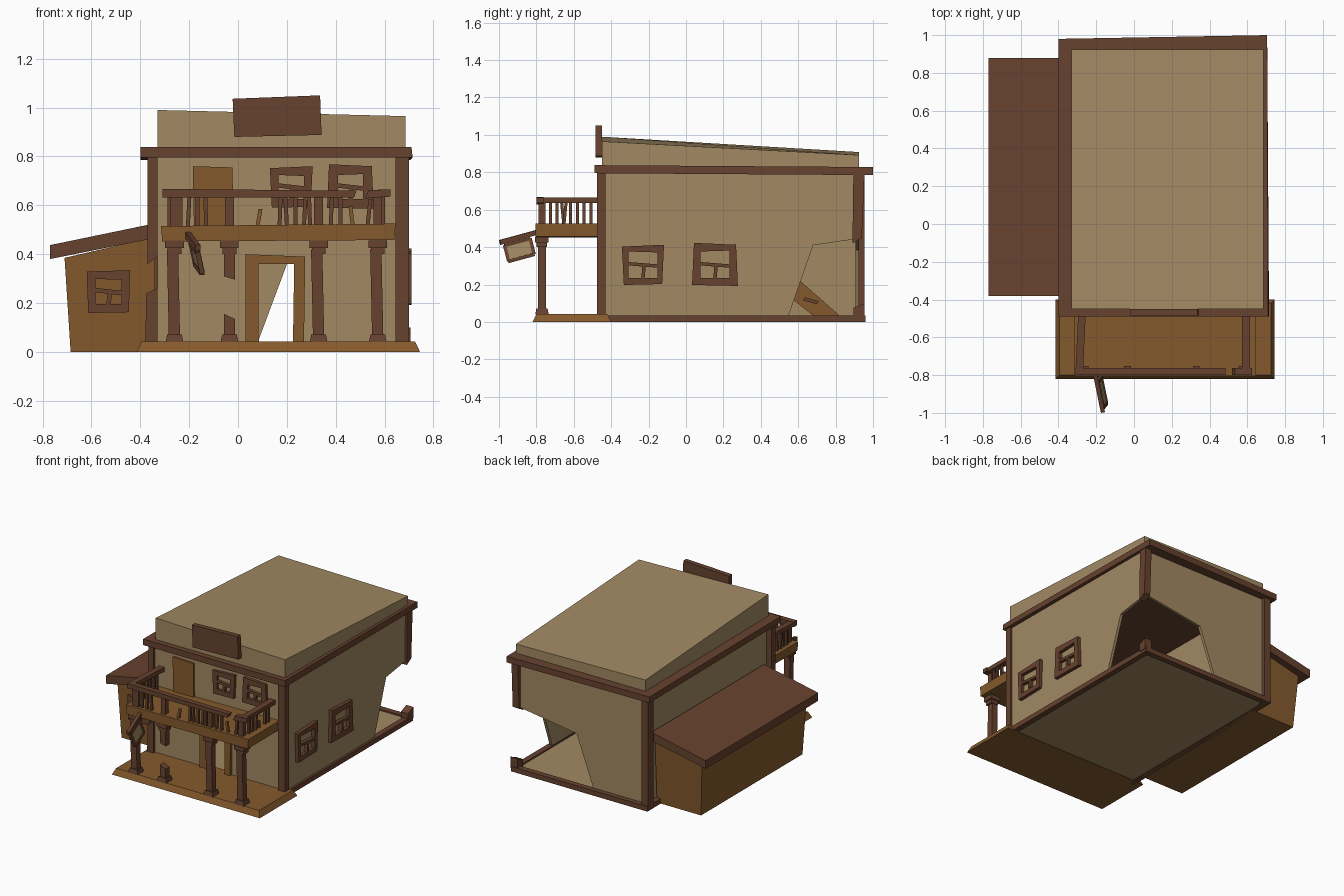
import bpy, bmesh
from mathutils import Vector, Euler

old = bpy.data.objects.get("Cube")
if old:
    bpy.data.objects.remove(old, do_unlink=True)


def material(name, rgb):
    m = bpy.data.materials.new(name)
    m.use_nodes = True
    m.diffuse_color = (*rgb, 1)
    m.node_tree.nodes["Principled BSDF"].inputs["Base Color"].default_value = (*rgb, 1)
    return m


TAN = material("tan plaster", (0.36, 0.25, 0.125))
BROWN = material("dark brown timber", (0.135, 0.054, 0.028))
ORANGE = material("orange brown planks", (0.235, 0.102, 0.026))


def solid(name, low, high, mat):
    """Closed block between two matching loops of points."""
    bm = bmesh.new()
    a = [bm.verts.new(p) for p in low]
    b = [bm.verts.new(p) for p in high]
    n = len(a)
    bm.faces.new(a)
    bm.faces.new(b)
    for i in range(n):
        j = (i + 1) % n
        bm.faces.new((a[i], a[j], b[j], b[i]))
    bmesh.ops.recalc_face_normals(bm, faces=bm.faces)
    me = bpy.data.meshes.new(name)
    bm.to_mesh(me)
    bm.free()
    me.materials.append(mat)
    ob = bpy.data.objects.new(name, me)
    bpy.context.collection.objects.link(ob)
    return ob


def prism(name, axis, pts, lo, hi, mat):
    """Extrude a flat outline along one axis."""
    place = {"x": lambda u, v, d: (d, u, v),
             "y": lambda u, v, d: (u, d, v),
             "z": lambda u, v, d: (u, v, d)}[axis]
    return solid(name, [place(*p, lo) for p in pts], [place(*p, hi) for p in pts], mat)


def box(name, x, y, z, mat, flare=0.0):
    """Box from ranges; flare widens the bottom."""
    def loop(h, e):
        return [(x[0] - e, y[0] - e, h), (x[1] + e, y[0] - e, h),
                (x[1] + e, y[1] + e, h), (x[0] - e, y[1] + e, h)]
    return solid(name, loop(z[0], flare), loop(z[1], 0), mat)


def bar(name, p, q, w, d, mat):
    """Straight bar between two points."""
    p, q = Vector(p), Vector(q)
    t = (q - p).normalized()
    side = t.cross(Vector((0, 0, 1)))
    side = Vector((1, 0, 0)) if side.length < 0.5 else side.normalized()
    up = side.cross(t)
    ring = [side * w / 2 * a + up * d / 2 * b for a, b in ((-1, -1), (1, -1), (1, 1), (-1, 1))]
    return solid(name, [p + r for r in ring], [q + r for r in ring], mat)


def window(name, axis, u, v, w, h, lo, hi, lean):
    """Crooked mitred frame with a cross bar and a lower mullion."""
    a, b, f = w / 2, h / 2, 0.036
    outer = [(u - a + lean, v - b), (u + a - lean, v - b + lean / 2),
             (u + a, v + b), (u - a, v + b - lean)]
    inner = [(u - a + f, v - b + f), (u + a - f, v - b + f),
             (u + a - f, v + b - f - lean / 2), (u - a + f, v + b - f)]
    for i in range(4):
        j = (i + 1) % 4
        prism(name + "_frame", axis, [outer[i], outer[j], inner[j], inner[i]], lo, hi, BROWN)
    g = 0.009
    prism(name + "_cross_bar", axis, [(u - a + f, v - g + 0.006), (u + a - f, v - g - 0.006),
          (u + a - f, v + g - 0.006), (u - a + f, v + g + 0.006)], lo, hi, BROWN)
    prism(name + "_mullion", axis, [(u - g, v - b + f), (u + g, v - b + f),
          (u + g + 0.006, v), (u - g + 0.006, v)], lo, hi, BROWN)


# Main walls: doorway at the front, rear corner broken away
T = 0.02
prism("front_wall", "y", [(-.33, .01), (.08, .01), (.08, .36), (.23, .36), (.23, .01),
      (.685, .01), (.685, .8), (-.33, .8)], -.455, -.455 + T, TAN)
prism("right_wall", "x", [(-.45, .01), (.54, .01), (.68, .41), (.92, .445), (.92, .8), (-.45, .8)],
      .685 - T, .685, TAN)
prism("back_wall", "y", [(-.33, .01), (.07, .01), (.21, .385), (.68, .455), (.68, .8), (-.33, .8)],
      .925 - T, .925, TAN)
box("left_wall", (-.33, -.33 + T), (-.45, .92), (.01, .8), TAN)
box("ground_floor", (-.33, .685), (-.45, .93), (.005, .025), TAN)

# Roof trim and sloping roof block
solid("roof_trim", [(-.40, -.49, .795), (.715, -.49, .795), (.705, 1, .785), (-.40, .98, .785)],
      [(-.40, -.49, .838), (.71, -.49, .838), (.705, 1, .828), (-.40, .98, .828)], BROWN)
base = [(-.33, -.45), (.685, -.45), (.685, .925), (-.33, .925)]
solid("roof_block", [(x, y, .82) for x, y in base],
      [(*p, z) for p, z in zip(base, (.99, .965, .892, .908))], TAN)
prism("sign_board", "y", [(-.015, .88), (.342, .888), (.336, 1.05), (-.022, 1.036)], -.485, -.45, BROWN)

# Sill beams and corner posts
box("right_sill", (.66, .70), (-.45, .96), (0, .035), BROWN)
box("back_sill", (-.36, .70), (.92, .96), (0, .035), BROWN)
box("left_sill", (-.37, -.33), (-.45, .96), (0, .035), BROWN)
box("front_right_post", (.645, .70), (-.475, -.43), (0, .8), BROWN)
box("back_left_post", (-.37, -.32), (.89, .955), (0, .8), BROWN)
prism("front_left_post_top", "y", [(-.37, .36), (-.33, .39), (-.33, .8), (-.37, .8)], -.475, -.43, BROWN)
prism("front_left_post_stub", "y", [(-.38, .02), (-.33, .02), (-.33, .26), (-.375, .24)], -.475, -.43, BROWN)
prism("back_right_post_top", "x", [(.89, .42), (.94, .45), (.955, .8), (.895, .8)], .65, .70, BROWN)
prism("back_right_post_stub", "x", [(.895, .02), (.955, .02), (.955, .1), (.895, .075)], .65, .705, BROWN)

# Doors and windows
prism("doorway_frame", "y", [(.03, .04), (.085, .04), (.083, .36), (.23, .36), (.225, .04),
      (.27, .04), (.275, .39), (.03, .40)], -.475, -.43, ORANGE)
prism("balcony_door", "y", [(-.18, .5), (-.02, .5), (-.022, .755), (-.185, .76)], -.468, -.45, ORANGE)
for u, lean in ((.218, .008), (.46, -.008)):
    window("front_window", "y", u, .675, .175, .17, -.475, -.45, lean)
for u, lean in ((-.23, .01), (.155, -.01)):
    window("side_window", "x", u, .305, .225, .215, .68, .71, lean)
window("annex_window", "y", -.53, .247, .178, .175, -.355, -.31, .006)

# Lean-to annex
solid("annex_walls", [(-.685, -.325, 0), (-.34, -.325, 0), (-.34, .81, 0), (-.685, .81, 0)],
      [(-.71, -.335, .385), (-.34, -.335, .47), (-.34, .835, .47), (-.71, .835, .385)], ORANGE)
prism("annex_roof", "y", [(-.77, .38), (-.345, .465), (-.345, .525), (-.77, .437)], -.38, .88, BROWN)

# Porch deck and balcony deck
box("porch_deck", (-.395, .725), (-.80, -.42), (0, .042), ORANGE, .02)
solid("balcony_deck", [(-.31, -.805, .452), (.64, -.805, .458), (.64, -.45, .458), (-.31, -.45, .452)],
      [(-.315, -.805, .515), (.645, -.805, .525), (.645, -.45, .525), (-.315, -.45, .515)], ORANGE)

# Porch posts, the second one snapped in the middle
PY = -.77


def post(name, bottom, top):
    return prism(name, "y", [bottom[0], bottom[1], top[1], top[0]], PY - .022, PY + .022, BROWN)


for x in (-.26, -.035, .33, .572):
    box("post_base", (x - .03, x + .03), (PY - .03, PY + .03), (.04, .072), BROWN, .006)
    box("post_capital", (x - .038, x + .038), (PY - .036, PY + .036), (.425, .455), BROWN)
    box("post_capital_lower", (x - .028, x + .028), (PY - .028, PY + .028), (.40, .425), BROWN)
    l, r = x - .023, x + .023
    if x == -.035:
        post("broken_post_top", ((l, .31), (r, .295)), ((l, .42), (r, .42)))
        post("broken_post_stub", ((l, .05), (r, .05)), ((l, .155), (r, .135)))
    else:
        post("porch_post", ((l, .05), (r, .05)), ((l - .008, .42), (r - .008, .42)))
    box("rail_post", (x - .018, x + .018), (PY - .018, PY + .018), (.5, .645), BROWN)

# Balcony rails, the front one broken near its right end
prism("front_rail", "y", [(-.31, .632), (.475, .632), (.485, .66), (-.31, .667)], -.80, -.762, BROWN)
prism("front_rail_end", "y", [(.52, .628), (.625, .636), (.625, .665), (.535, .662)], -.80, -.762, BROWN)
solid("left_rail", [(-.31, -.79, .635), (-.27, -.79, .635), (-.255, -.46, .635), (-.295, -.46, .635)],
      [(-.31, -.79, .665), (-.27, -.79, .665), (-.255, -.46, .665), (-.295, -.46, .665)], BROWN)
box("right_rail", (.572, .615), (-.79, -.46), (.635, .665), BROWN)

# Balusters: position, lean and height
for x, lean, h in ((-.235, 0, .12), (-.205, .006, .12), (-.165, 0, .12), (-.13, -.004, .12),
                   (.08, .012, .07), (.17, .004, .12), (.2, -.006, .12), (.235, 0, .12),
                   (.27, .006, .12), (.295, -.004, .12), (.38, .004, .12), (.42, 0, .12),
                   (.47, -.01, .08), (.53, .012, .11)):
    bar("front_baluster", (x, PY - .01, .515), (x + lean, PY - .01, .515 + h), .016, .016, ORANGE if h < .1 else BROWN)
for i in range(7):
    y = -.725 + i * .036
    lean = .012 if i == 2 else 0
    bar("left_baluster", (-.28, y, .515), (-.28, y - lean, .64), .016, .016, BROWN)
    if i != 4:
        bar("right_baluster", (.593, y, .515), (.593, y + lean, .575 if i == 3 else .64), .016, .016, BROWN)

# Hanging sign on a tilted arm
top = Vector((-.205, -.80, .478))
end = Vector((-.165, -.995, .425))
along = end - top
drop = Vector((.018, .022, -.085))
bar("sign_arm", top, end, .022, .026, BROWN)
c = [top + along * .2 + drop * .25, top + along * .9 + drop * .25]
c += [c[1] + drop, c[0] + drop]
for i in range(4):
    bar("hanging_sign_frame", c[i], c[(i + 1) % 4], .02, .018, BROWN)
out = Vector((.005, .001, 0))
solid("hanging_sign_panel", [p - out for p in c], [p + out for p in c], TAN)

# Fallen plank door leaning inside by the far wall
prism("fallen_door", "x", [(.61, .22), (.83, .026), (.69, .026), (.52, .16)], -.29, -.265, ORANGE)
prism("fallen_door_handle", "x", [(.625, .115), (.70, .095), (.71, .11), (.635, .132)], -.265, -.25, BROWN)
